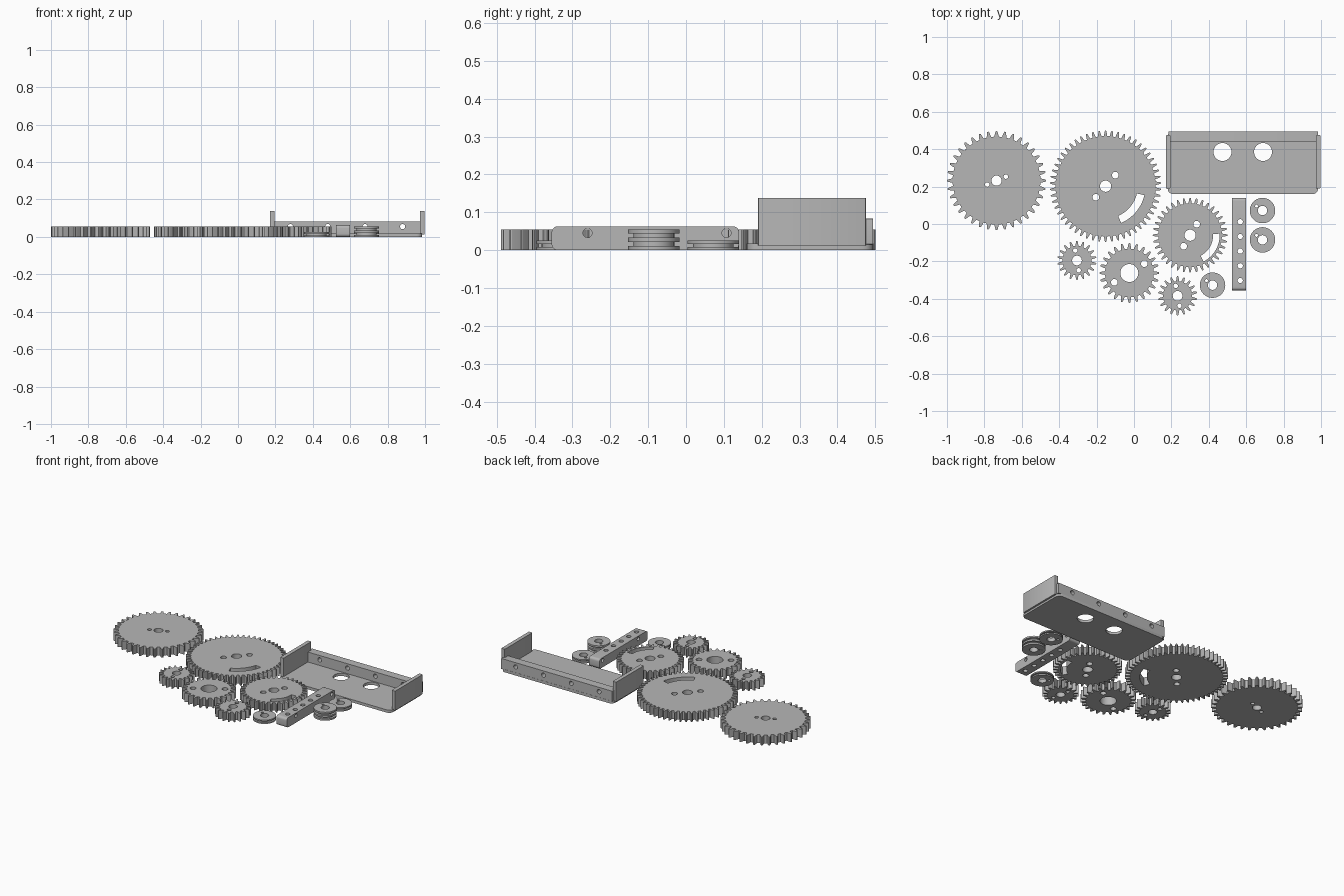
import bpy
from math import sin, cos, pi, radians

cube = bpy.data.objects.get("Cube")
if cube:
    bpy.data.objects.remove(cube, do_unlink=True)

GREY = (0.47, 0.47, 0.47, 1)
mat = bpy.data.materials.new("plain grey")
mat.use_nodes = True
mat.diffuse_color = GREY
mat.node_tree.nodes["Principled BSDF"].inputs["Base Color"].default_value = GREY


def circle(x, y, r, n=32):
    return [(x + r * cos(2 * pi * i / n), y + r * sin(2 * pi * i / n)) for i in range(n)]


def rounded_rect(x0, y0, x1, y1, r, n=5):
    pts = []
    corners = [(x1 - r, y1 - r), (x0 + r, y1 - r), (x0 + r, y0 + r), (x1 - r, y0 + r)]
    for q, (cx, cy) in enumerate(corners):
        for i in range(n + 1):
            a = (q + i / n) * pi / 2
            pts.append((cx + r * cos(a), cy + r * sin(a)))
    return pts


def arc_slot(x, y, r0, r1, a0, a1, n=14):
    angles = [radians(a0 + (a1 - a0) * i / n) for i in range(n + 1)]
    return ([(x + r1 * cos(a), y + r1 * sin(a)) for a in angles]
            + [(x + r0 * cos(a), y + r0 * sin(a)) for a in reversed(angles)])


def gear_outline(x, y, r, teeth, depth):
    # Each tooth: root, flank, narrow rounded tip, flank
    shape = [(-0.5, 1), (-0.29, 1), (-0.2, 0.5), (-0.12, 0.1), (-0.05, 0),
             (0.05, 0), (0.12, 0.1), (0.2, 0.5), (0.29, 1)]
    pts = []
    for t in range(teeth):
        for u, d in shape:
            a = pi / 2 + (t + u) * 2 * pi / teeth
            pts.append((x + (r - d * depth) * cos(a), y + (r - d * depth) * sin(a)))
    return pts


def plate(name, loops, z0, z1, smooth=True):
    """Extrude an outline with holes from z0 to z1 and turn it into a mesh."""
    curve = bpy.data.curves.new(name, "CURVE")
    curve.dimensions = "2D"
    curve.fill_mode = "BOTH"
    curve.extrude = (z1 - z0) / 2
    for pts in loops:
        s = curve.splines.new("POLY")
        s.points.add(len(pts) - 1)
        for p, (px, py) in zip(s.points, pts):
            p.co = (px, py, 0, 1)
        s.use_cyclic_u = True
    ob = bpy.data.objects.new(name, curve)
    bpy.context.collection.objects.link(ob)
    bpy.ops.object.select_all(action="DESELECT")
    ob.select_set(True)
    bpy.context.view_layer.objects.active = ob
    bpy.ops.object.convert(target="MESH")
    ob = bpy.context.view_layer.objects.active
    for v in ob.data.vertices:
        v.co.z += (z0 + z1) / 2
    ob.data.materials.clear()
    ob.data.materials.append(mat)
    if smooth:
        bpy.ops.object.shade_smooth_by_angle(angle=radians(25))
    return ob


def remap(ob, rule):
    for v in ob.data.vertices:
        v.co = rule(*v.co)


# Gears: name, centre, radius, teeth, bore, pin hole radius, pin offset, slot
THICK = 0.055
gears = [
    ("wide_gear", -0.735, 0.232, 0.265, 36, 0.027, 0.012, (0.05, 0.021), None),
    ("largest_gear", -0.152, 0.202, 0.298, 54, 0.03, 0.018, (0.052, 0.059), (0.172, 0.213, -67, -13)),
    ("slotted_gear", 0.3, -0.06, 0.2, 36, 0.03, 0.018, (0.035, 0.059), (0.123, 0.158, -63, 3)),
    ("medium_gear", -0.025, -0.262, 0.16, 24, 0.048, 0.018, (0.08, 0.05), None),
    ("small_gear_right", -0.305, -0.195, 0.105, 18, 0.026, 0.012, (-0.009, 0.053), None),
    ("small_gear_left", 0.233, -0.384, 0.105, 18, 0.026, 0.012, (-0.01, 0.053), None),
]
for name, x, y, r, teeth, bore, pin, (dx, dy), slot in gears:
    loops = [gear_outline(x, y, r, teeth, 0.03 if teeth > 20 else 0.027), circle(x, y, bore),
             circle(x + dx, y + dy, pin, 20), circle(x - dx, y - dy, pin, 20)]
    if slot:
        loops.append(arc_slot(x, y, *slot))
    plate(name, loops, 0, THICK)

# Pulleys: stacked rims and recessed cores
for name, x, y, grooves in [("pulley_back", 0.687, 0.072, 1),
                            ("pulley_middle", 0.687, -0.085, 2),
                            ("pulley_front", 0.42, -0.327, 1)]:
    holes = [circle(x, y, 0.025), circle(x - 0.032, y + 0.024, 0.008, 14)]
    step = 0.025 / 3 if grooves == 1 else THICK / 5
    for i in range(grooves * 2 + 1):
        kind, r = ("groove", 0.054) if i % 2 else ("rim", 0.068)
        plate(f"{name}_{kind}_{i}", [circle(x, y, r, 40)] + holes, i * step, (i + 1) * step)

# Drilled bar: rounded side profile, with holes across and down
bar = plate("drilled_bar", [rounded_rect(-0.355, 0, 0.14, 0.063, 0.016)], 0.525, 0.6, False)
remap(bar, lambda a, b, c: (c, a, b))


def drill(target, loc, r, rot):
    bpy.ops.mesh.primitive_cylinder_add(vertices=20, radius=r, depth=0.3, location=loc, rotation=rot)
    cutter = bpy.context.object
    cutter.name = "drill_cutter"
    cutter.hide_render = True
    cutter.hide_viewport = True
    mod = target.modifiers.new("drill", "BOOLEAN")
    mod.operation = "DIFFERENCE"
    mod.object = cutter
    mod.solver = "EXACT"


for i in range(5):
    drill(bar, (0.568, 0.012 - i * 0.0785, 0.03), 0.014, (0, 0, 0))
for y in (-0.26, 0.107):
    drill(bar, (0.5625, y, 0.045), 0.012, (0, pi / 2, 0))

# Bracket: floor with two openings, drilled back wall and end flanges
plate("bracket_floor", [rounded_rect(0.18, 0.16, 0.985, 0.495, 0.03),
                        circle(0.473, 0.385, 0.048), circle(0.69, 0.385, 0.048)], 0, 0.018)
wall = plate("bracket_back_wall", [rounded_rect(0.185, 0.015, 0.985, 0.083, 0.002)]
             + [circle(0.28 + 0.2 * i, 0.055, 0.014, 20) for i in range(4)], 0.44, 0.494)
remap(wall, lambda a, b, c: (a, c, b))
# Restore outward normals after the axis swap mirrored the wall
wall.data.flip_normals()
for side, x0, x1 in (("right", 0.17, 0.195), ("left", 0.972, 0.997)):
    plate(f"bracket_flange_{side}", [rounded_rect(x0, 0.19, x1, 0.475, 0.004, 2)], 0.012, 0.138)
